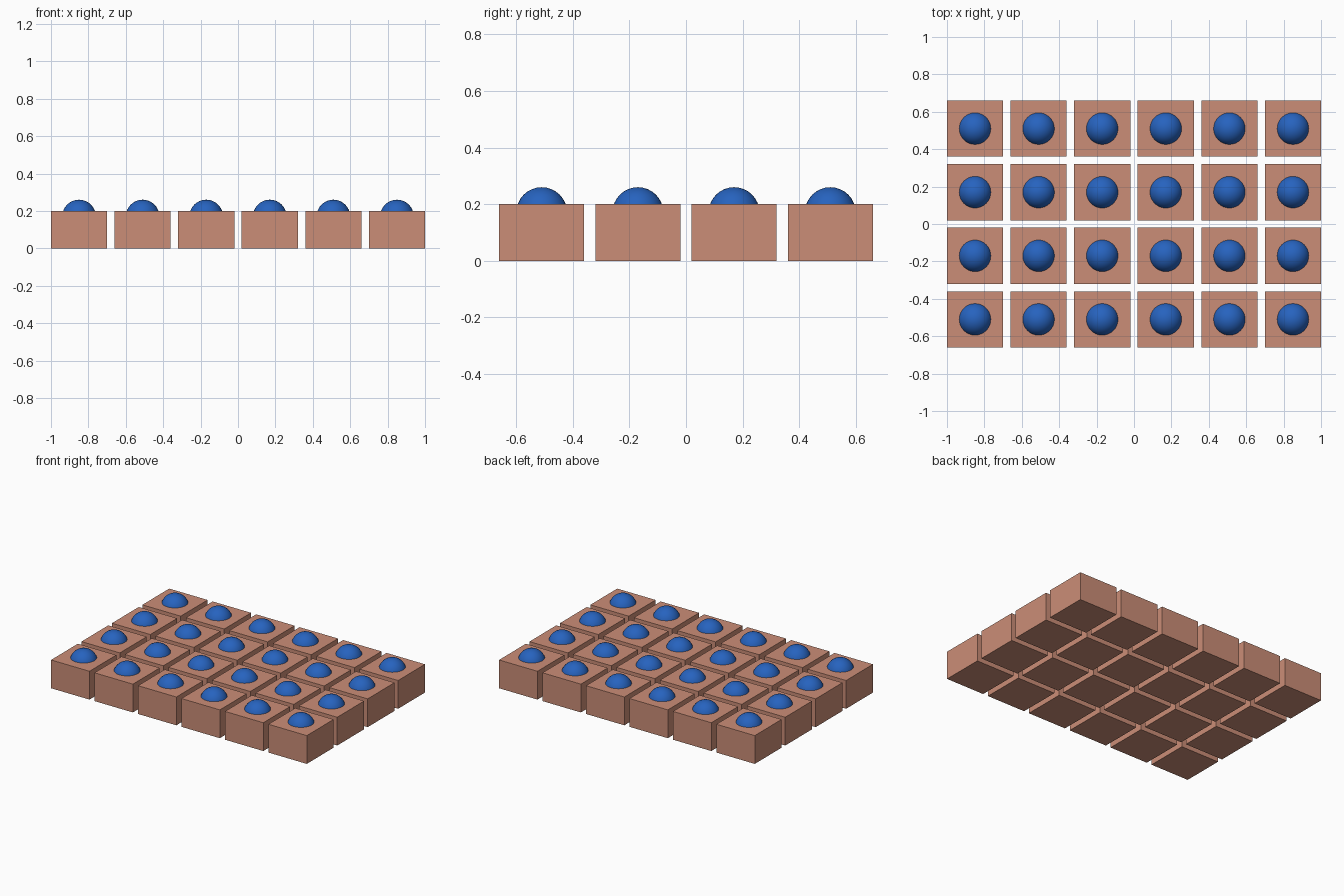
import bpy

if "Cube" in bpy.data.objects:
    bpy.data.objects.remove(bpy.data.objects["Cube"])

PITCH, SIZE, HEIGHT = 0.34, 0.30, 0.20
RADIUS, CENTRE_Z = 0.09, 0.17


def material(name, rgb):
    m = bpy.data.materials.new(name)
    m.diffuse_color = (*rgb, 1.0)
    m.use_nodes = True
    m.node_tree.nodes["Principled BSDF"].inputs["Base Color"].default_value = m.diffuse_color
    return m


clay = material("terracotta", (0.60, 0.27, 0.185))
blue = material("blue", (0.02, 0.125, 0.52))

# Grid of 6 x 4 blocks, each with a ball sunk into its top
for col in range(6):
    for row in range(4):
        x, y = (col - 2.5) * PITCH, (row - 1.5) * PITCH

        # Square block
        bpy.ops.mesh.primitive_cube_add(size=1, location=(x, y, HEIGHT / 2))
        block = bpy.context.object
        block.name = f"block_{col}_{row}"
        block.scale = (SIZE, SIZE, HEIGHT)
        block.data.materials.append(clay)

        # Domed ball
        bpy.ops.mesh.primitive_uv_sphere_add(
            segments=32, ring_count=16, radius=RADIUS, location=(x, y, CENTRE_Z))
        ball = bpy.context.object
        ball.name = f"ball_{col}_{row}"
        ball.data.materials.append(blue)
        bpy.ops.object.shade_smooth()
